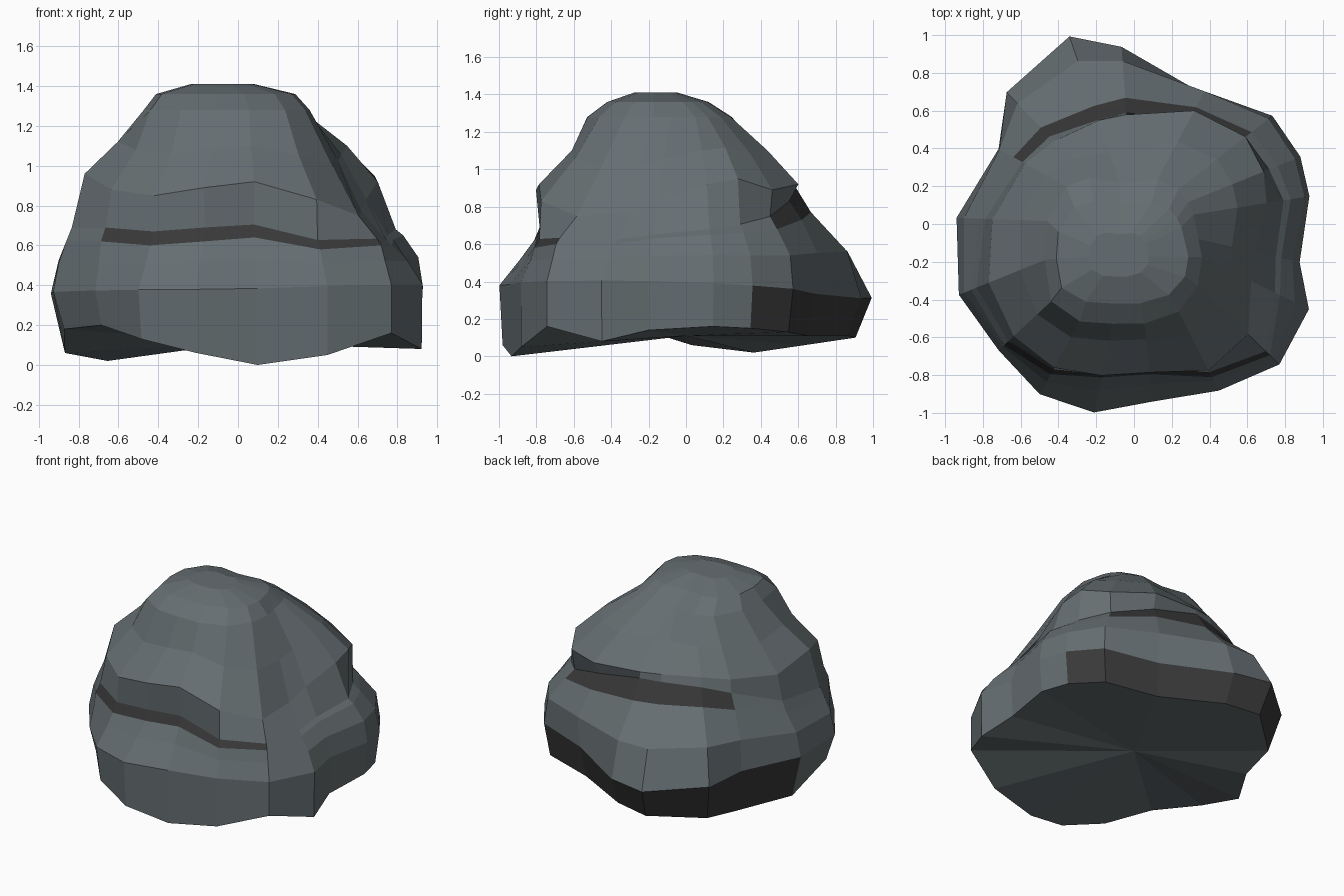
import bpy, bmesh
from math import sin, cos, radians

if "Cube" in bpy.data.objects:
    bpy.data.objects.remove(bpy.data.objects["Cube"])

# Contours of the boulder, sampled at the directions of its main corners
ANGLE = [9, 22, 38, 62, 94, 109, 134, 151, 178, 202, 223, 241, 258, 276, 297, 316, 334, 347]
FOOT_Z = [.16, .15, .13, .11, .11, .10, .06, .02, .06, .18, .20, .13, .06, .0, .05, .16, .08, .14]
GIRTH_R = [.94, .95, .93, .78, .94, 1.05, .97, .82, .94, 1.0, .98, 1.03, 1.02, .945, .99, 1.07, 1.03, .90]
SHELF_R = [.84, .82, .79, .70, .67, .66, .71, .73, .82, .93, .94, .91, .83, .80, .91, 1.0, .86, .80]
SHELF_Z = [.65, .66, .68, .73, .77, .77, .78, .74, .65, .62, .62, .60, .62, .64, .58, .60, .60, .63]
LIP_R = [.71, .74, .75, .68, .58, .58, .61, .66, .75, .83, .87, .87, .82, .79, .87, .84, .69, .66]
LIP_Z = [.92, .95, .89, .92, .94, .95, .95, .93, .90, .96, .88, .85, .89, .92, .83, .75, .77, .83]
CROWN_R = [.32, .31, .30, .27, .22, .23, .34, .41, .46, .51, .60, .59, .54, .53, .52, .47, .40, .35]
PEAK = (-.09, -.17)
N = len(ANGLE)


def material(name, color):
    m = bpy.data.materials.new(name)
    m.diffuse_color = (*color, 1)
    m.use_nodes = True
    m.node_tree.nodes["Principled BSDF"].inputs["Base Color"].default_value = m.diffuse_color
    return m


def column(k):
    """Points from foot to peak in one direction."""
    a = radians(ANGLE[k])
    s, back, right = sin(a), max(0, sin(a)), max(0, cos(a))
    r1, r2, z2 = GIRTH_R[k], SHELF_R[k], SHELF_Z[k]
    z1 = .36 - .05 * back + .04 * right - .02 * (s - back)
    r4, z4, r6 = LIP_R[k], LIP_Z[k], CROWN_R[k]
    prof = [
        (r1 * (.955 + .045 * cos(a - radians(310))), FOOT_Z[k]),          # foot
        (r1, z1),                                                          # girth
        ((r1 + r2) / 2 + .02 + .04 * s, (z1 + z2) / 2 + .02),              # bulge
        (r2, z2),                                                          # shelf
        (r2 - .03 - .05 * back, z2 + .07 + .06 * back - .05 * right),      # crack
        (r4, z4),                                                          # lip
        ((r4 + r6) / 2 + .05 * (s - back) + .04 * right, (z4 + 1.28) / 2),  # shoulder
        (r6, 1.28)]                                                        # crown
    pts = [(r * cos(a), r * s, z) for r, z in prof]
    x, y, _ = pts[-1]
    for fx, fy, z in ((.84, .7, 1.36), (.38, .3, 1.41)):
        pts.append((PEAK[0] + (x - PEAK[0]) * fx, PEAK[1] + (y - PEAK[1]) * fy, z))
    return pts


# Loft the columns into a shell
bm = bmesh.new()
cols = [[bm.verts.new(p) for p in column(k)] for k in range(N)]
for k in range(N):
    a, b = cols[k], cols[(k + 1) % N]
    for i in range(len(a) - 1):
        f = bm.faces.new((a[i], b[i], b[i + 1], a[i + 1]))
        # dark stone: underside strip at the back, cracks front and back
        if (i == 0 and 1 <= k < 8) or (i == 3 and (2 <= k < 7 or 10 <= k < 15)):
            f.material_index = 1

# Close the top and the hollow underside
bm.faces.new([c[-1] for c in cols])
mid = bm.verts.new((0, 0, .11))
for k in range(N):
    bm.faces.new((cols[(k + 1) % N][0], cols[k][0], mid))
bmesh.ops.recalc_face_normals(bm, faces=bm.faces)

mesh = bpy.data.meshes.new("boulder")
bm.to_mesh(mesh)
bm.free()
mesh.materials.append(material("slate", (.13, .155, .165)))
mesh.materials.append(material("dark_stone", (.04, .04, .04)))
bpy.context.collection.objects.link(bpy.data.objects.new("boulder", mesh))
